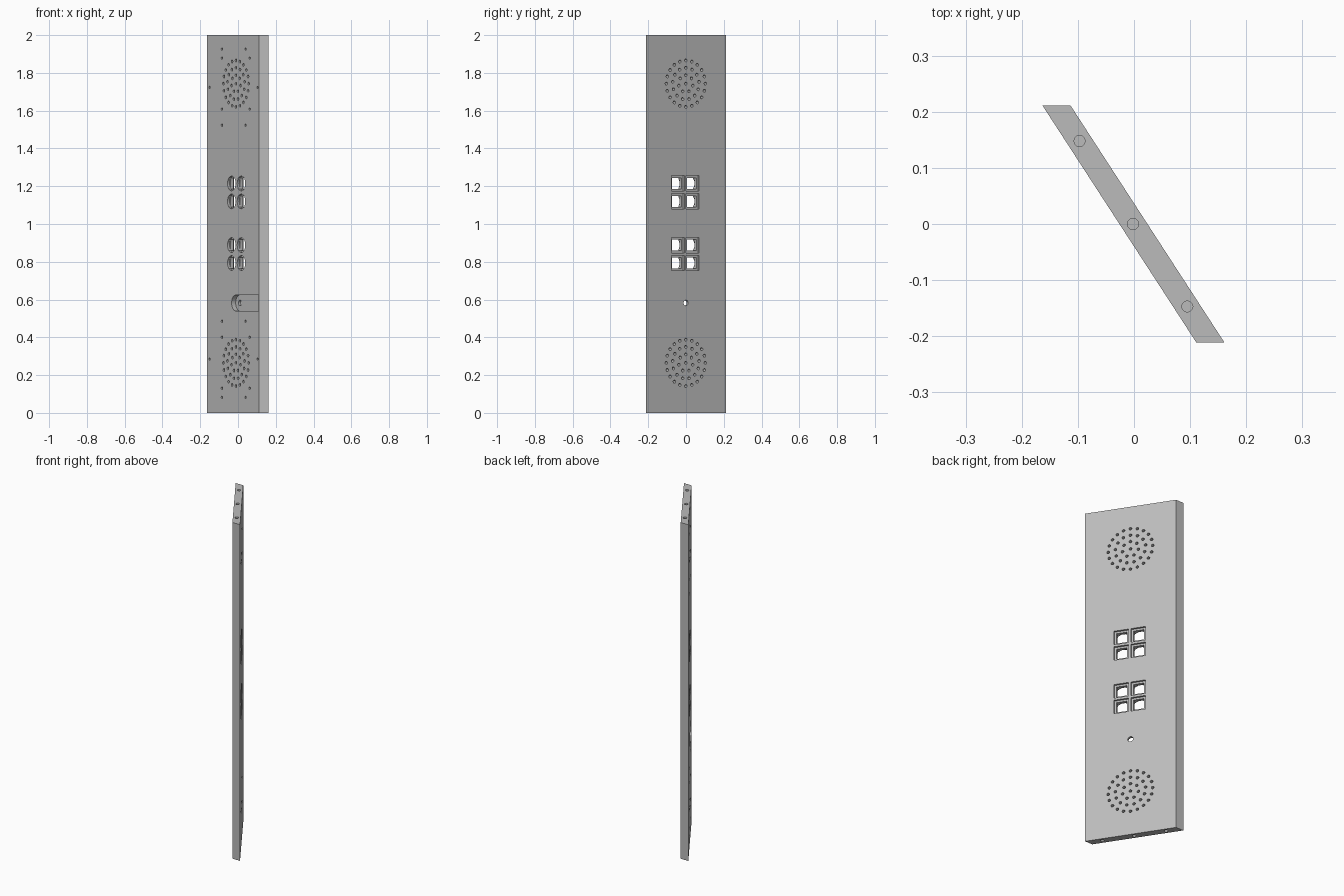
import bpy, bmesh, math
from mathutils import Matrix, Vector

if "Cube" in bpy.data.objects:
    bpy.data.objects.remove(bpy.data.objects["Cube"], do_unlink=True)

# Plate frame: first axis runs up, second along the plate, third through it
ALONG = Vector((0.274, -0.422, 0)).normalized()
THRU = Vector((-ALONG.y, ALONG.x, 0))
FRAME = Matrix((Vector((0, 0, 1)), ALONG, THRU)).transposed().to_4x4()
HALF = 0.021      # half thickness
MID = 0.0137      # centre line of the cut-outs

grey = bpy.data.materials.new("panel_grey")
grey.use_nodes = True
grey.diffuse_color = (0.5, 0.5, 0.5, 1)
grey.node_tree.nodes["Principled BSDF"].inputs["Base Color"].default_value = (0.5, 0.5, 0.5, 1)


def to_object(bm, name):
    bmesh.ops.recalc_face_normals(bm, faces=bm.faces)
    mesh = bpy.data.meshes.new(name)
    bm.to_mesh(mesh)
    bm.free()
    mesh.materials.append(grey)
    ob = bpy.data.objects.new(name, mesh)
    bpy.context.collection.objects.link(ob)
    return ob


def extrude(bm, points, lo, hi, frame=FRAME):
    """Prism from an outline, between two depths."""
    face = bm.faces.new([bm.verts.new(frame @ Vector((a, b, lo))) for a, b in points])
    geo = bmesh.ops.extrude_face_region(bm, geom=[face])["geom"]
    shift = frame.to_3x3() @ Vector((0, 0, hi - lo))
    bmesh.ops.translate(bm, vec=shift, verts=[g for g in geo if isinstance(g, bmesh.types.BMVert)])


def circle(a, b, r, n=16):
    return [(a + r * math.cos(t * math.tau / n), b + r * math.sin(t * math.tau / n)) for t in range(n)]


def square(a, b, h):
    return [(a - h, b - h), (a + h, b - h), (a + h, b + h), (a - h, b + h)]


# Slanted panel body
bm = bmesh.new()
extrude(bm, [(-0.163, 0.211), (0.111, -0.211), (0.161, -0.211), (-0.113, 0.211)], 0, 2, Matrix())
panel = to_object(bm, "intercom_panel")

first, second, third = bmesh.new(), bmesh.new(), bmesh.new()

# Speaker grilles and the screw holes around them
for centre, side in ((1.743, 1), (0.265, -1)):
    extrude(first, circle(centre, MID, 0.008, 10), -0.05, 0.05)
    for count, radius in ((7, 0.045), (13, 0.084), (20, 0.123)):
        for a, b in circle(centre, MID, radius, count):
            extrude(first, circle(a, b, 0.008, 10), -0.05, 0.05)
    screws = [(da, MID + db) for da in (-0.135, 0.135) for db in (-0.137, 0.133)]
    screws += [(0.183, -0.123), (0.183, 0.107), (-0.22, -0.123), (-0.22, 0.107)]
    screws += [(-0.02, -0.243), (-0.02, 0.223)]
    for da, b in screws:
        # The side screws sit level on both grilles
        a = centre + (da if side > 0 or abs(da) < 0.14 else -da)
        if abs(da) < 0.03:
            a = centre - 0.02 * side
        extrude(first, circle(a, b, 0.007, 10), -0.05, -HALF + 0.016)

# Button openings: square pocket behind, square hole, round recess in front
for group in (1.167, 0.841):
    for da in (-0.0475, 0.0475):
        for db in (-0.047, 0.047):
            a, b = group + da, MID + 0.004 + db
            extrude(first, square(a, b, 0.041), HALF - 0.012, 0.05)
            extrude(second, square(a, b, 0.03), -0.05, 0.05)
            extrude(third, circle(a, b, 0.039, 32), -0.05, -HALF + 0.012)

# Round-ended channel in front with a small through hole
SLOT_Z, SLOT_R = 0.582, 0.0425
arc = [(SLOT_Z + SLOT_R * math.cos(t * math.pi / 16), MID - SLOT_R * math.sin(t * math.pi / 16))
       for t in range(17)]
extrude(first, arc + [(SLOT_Z - SLOT_R, 0.233), (SLOT_Z + SLOT_R, 0.233)], -0.05, -HALF + 0.025)
extrude(second, circle(SLOT_Z, MID, 0.015), -0.05, 0.05)

# Fixing holes in the top and bottom edges
for x, y in ((-0.097, 0.148), (-0.002, 0), (0.095, -0.147)):
    for lo, hi in ((-0.1, 0.05), (1.95, 2.1)):
        extrude(first, circle(x, y, 0.01, 12), lo, hi, Matrix())

# Cut everything out of the panel
bpy.context.view_layer.objects.active = panel
panel.select_set(True)
for bm in (first, second, third):
    cutter = to_object(bm, "cutter")
    cutter.hide_render = True
    mod = panel.modifiers.new("cut", "BOOLEAN")
    mod.operation = "DIFFERENCE"
    mod.solver = "EXACT"
    mod.object = cutter
    bpy.ops.object.modifier_apply(modifier=mod.name)
    bpy.data.objects.remove(cutter, do_unlink=True)

bpy.ops.object.shade_smooth_by_angle(angle=math.radians(40))
